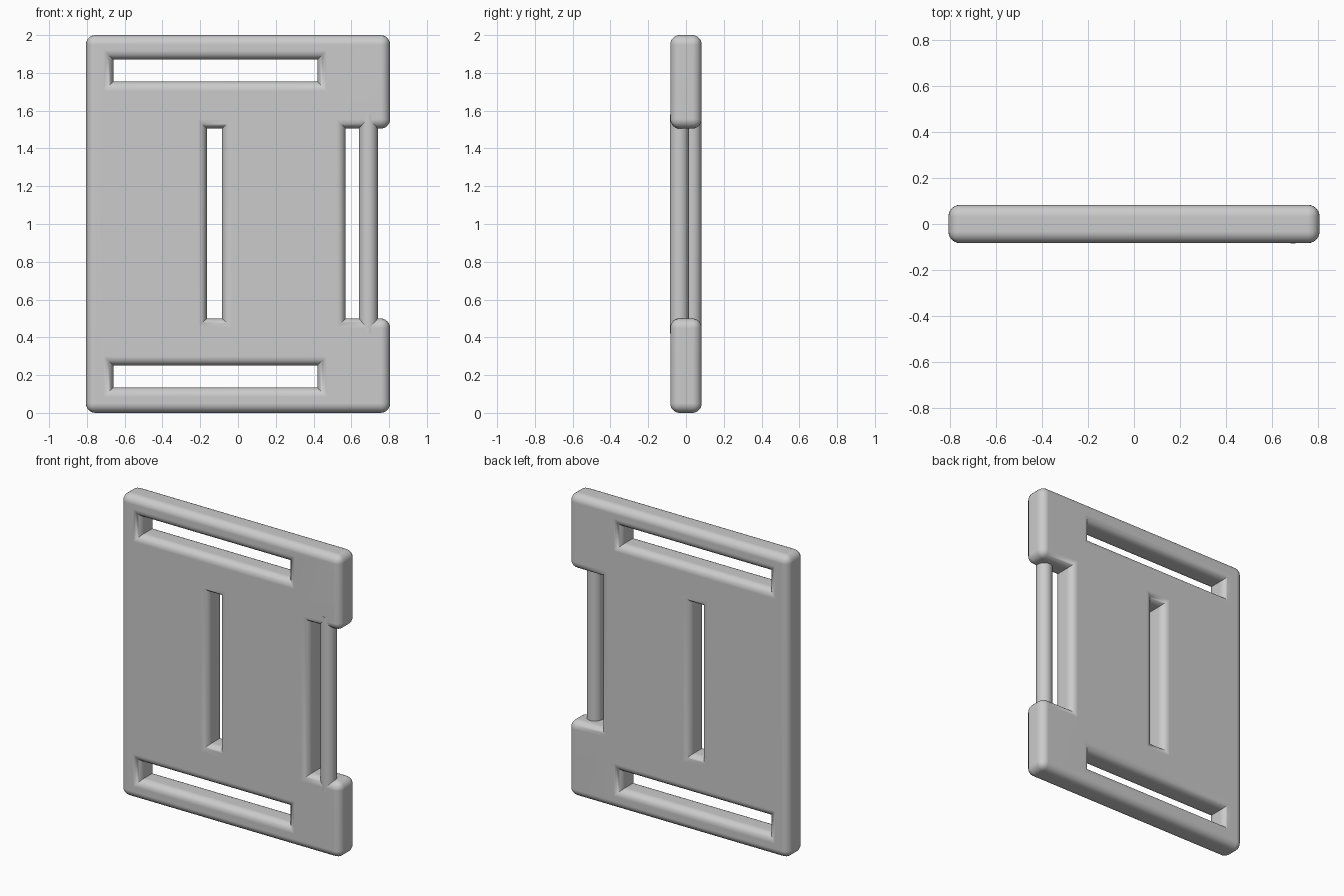
import bpy, bmesh, math
from mathutils import Vector

cube = bpy.data.objects.get("Cube")
if cube:
    bpy.data.objects.remove(cube, do_unlink=True)

HALF = 0.083      # half thickness of the plate
R = 0.05          # edge rounding
STEPS = 6

grey = bpy.data.materials.new("plain_grey")
grey.use_nodes = True
colour = (0.6, 0.6, 0.6, 1)
grey.diffuse_color = colour
grey.node_tree.nodes["Principled BSDF"].inputs["Base Color"].default_value = colour


def add_object(name, bm):
    bmesh.ops.recalc_face_normals(bm, faces=bm.faces[:])
    mesh = bpy.data.meshes.new(name)
    bm.to_mesh(mesh)
    bm.free()
    mesh.materials.append(grey)
    obj = bpy.data.objects.new(name, mesh)
    bpy.context.collection.objects.link(obj)
    return obj


def select_only(obj):
    bpy.ops.object.select_all(action='DESELECT')
    obj.select_set(True)
    bpy.context.view_layer.objects.active = obj


def rounded_plate(name, outline):
    """Extrude an x-z outline and round every edge except the inner corners."""
    bm = bmesh.new()
    face = bm.faces.new([bm.verts.new((x, -HALF, z)) for x, z in outline])
    new = bmesh.ops.extrude_face_region(bm, geom=[face])["geom"]
    bmesh.ops.translate(bm, vec=(0, 2 * HALF, 0),
                        verts=[g for g in new if isinstance(g, bmesh.types.BMVert)])
    bmesh.ops.recalc_face_normals(bm, faces=bm.faces[:])
    edges = [e for e in bm.edges if e.is_convex]
    bmesh.ops.bevel(bm, geom=edges, offset=R, segments=STEPS, profile=0.5,
                    affect='EDGES', clamp_overlap=True)
    return add_object(name, bm)


def flared_cutter(name, x0, x1, z0, z1):
    """Loft rectangles that widen toward both faces, leaving a rounded slot."""
    arc = [(HALF - R + R * math.sin(a), R * (1 - math.cos(a)))
           for a in (i * math.pi / 2 / STEPS for i in range(STEPS + 1))]
    arc.append((HALF + 0.05, R))
    levels = [(-y, f) for y, f in reversed(arc)] + arc
    bm = bmesh.new()
    rings = [[bm.verts.new(p) for p in ((x0 - f, y, z0 - f), (x1 + f, y, z0 - f),
                                        (x1 + f, y, z1 + f), (x0 - f, y, z1 + f))]
             for y, f in levels]
    for a, b in zip(rings, rings[1:]):
        for i in range(4):
            j = (i + 1) % 4
            bm.faces.new((a[i], a[j], b[j], b[i]))
    bm.faces.new(rings[0])
    bm.faces.new(rings[-1])
    return add_object(name, bm)


# Plate with an open notch on its left side
plate = rounded_plate("buckle_plate", [
    (-0.805, 0), (0.805, 0), (0.805, 0.5), (0.57, 0.5),
    (0.57, 1.505), (0.805, 1.505), (0.805, 2), (-0.805, 2)])

# Three strap slots
slots = {
    "top_slot": (-0.66, 0.42, 1.755, 1.87),
    "bottom_slot": (-0.66, 0.42, 0.135, 0.25),
    "middle_slot": (-0.165, -0.085, 0.5, 1.505),
}
select_only(plate)
for name, box in slots.items():
    cutter = flared_cutter(name + "_cutter", *box)
    cutter.hide_render = True
    cut = plate.modifiers.new(name, 'BOOLEAN')
    cut.operation = 'DIFFERENCE'
    cut.solver = 'EXACT'
    cut.object = cutter
    bpy.ops.object.modifier_apply(modifier=name)
    bpy.data.objects.remove(cutter, do_unlink=True)

# Round bar across the notch, near the front
bm = bmesh.new()
bmesh.ops.create_cone(bm, cap_ends=True, segments=32, radius1=0.05, radius2=0.05, depth=1.16)
bmesh.ops.translate(bm, verts=bm.verts[:], vec=Vector((0.69, -0.035, 1.0)))
bar = add_object("strap_bar", bm)

# Smooth the roundings, keep flat faces flat
for obj in (plate, bar):
    select_only(obj)
    bpy.ops.object.shade_smooth_by_angle(angle=math.radians(35))
    weighted = obj.modifiers.new("even_shading", 'WEIGHTED_NORMAL')
    weighted.keep_sharp = True
